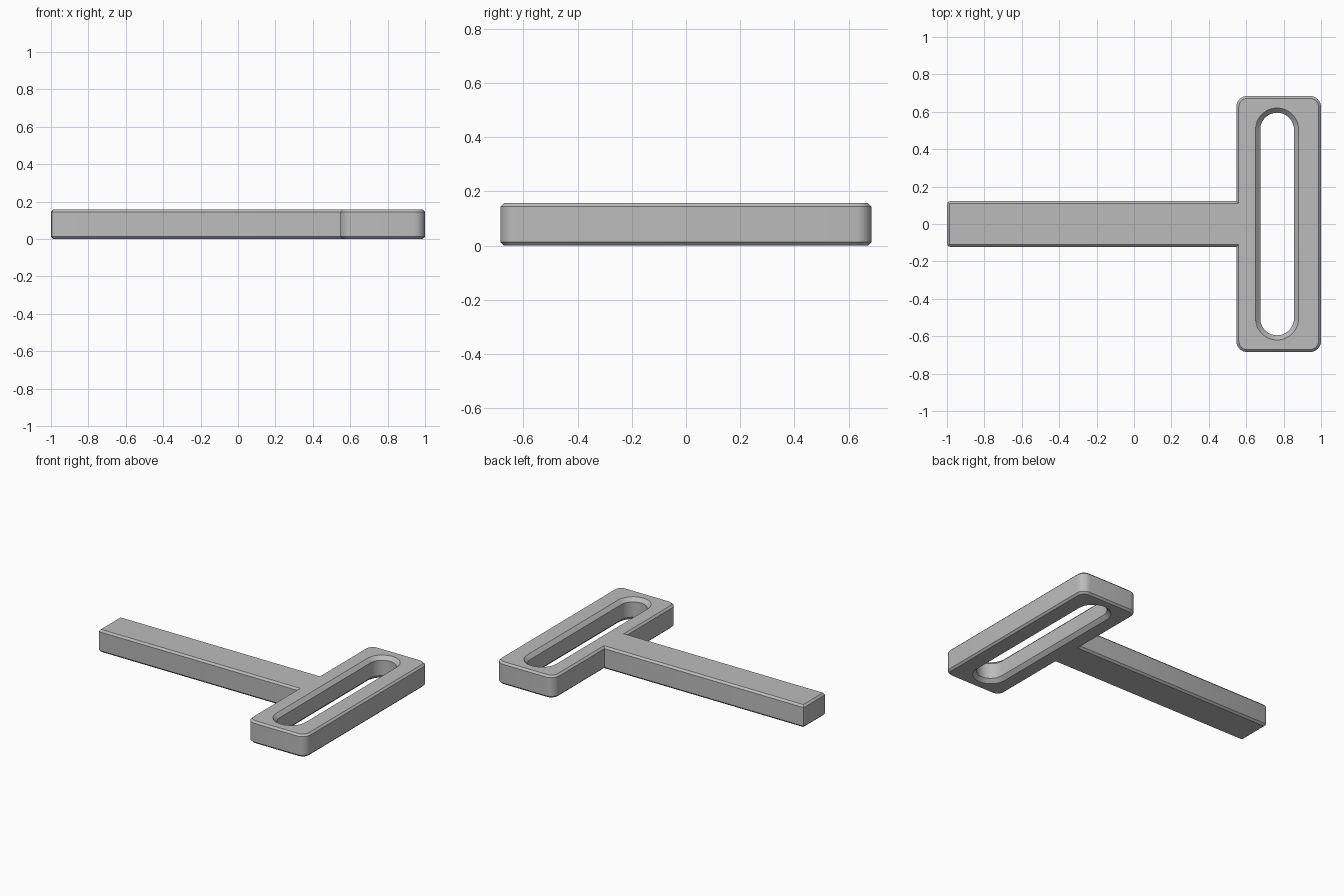
import bpy, bmesh
from math import sin, cos, pi, radians
from mathutils import Vector

cube = bpy.data.objects.get("Cube")
if cube:
    bpy.data.objects.remove(cube, do_unlink=True)

HEIGHT = 0.157
EDGE, SLOT_EDGE = 0.013, 0.025       # chamfer sizes
HEAD_X, HEAD_Y, HEAD_R = 0.547, 0.685, 0.06
BAR_Y, BAR_R = 0.122, 0.016
SLOT_X, SLOT_Y, SLOT_R = 0.765, 0.595, 0.09


def arc(x, y, r, start, steps, sweep=90):
    """Counter-clockwise arc about a centre."""
    return [(x + r * cos(radians(start + sweep * i / steps)),
             y + r * sin(radians(start + sweep * i / steps))) for i in range(steps + 1)]


def outline(inset):
    """T-shaped outline, shrunk by the inset."""
    r, b = HEAD_R - inset, BAR_R - inset
    far, cy = 1 - HEAD_R, HEAD_Y - HEAD_R
    end, by = -1 + BAR_R, BAR_Y - BAR_R
    neck = HEAD_X + inset
    return (arc(far, -cy, r, 270, 8) + arc(far, cy, r, 0, 8)
            + arc(HEAD_X + HEAD_R, cy, r, 90, 8)
            + [(neck, BAR_Y - inset)]
            + arc(end, by, b, 90, 2) + arc(end, -by, b, 180, 2)
            + [(neck, -BAR_Y + inset)]
            + arc(HEAD_X + HEAD_R, -cy, r, 180, 8))


def slot(grow):
    """Long round-ended slot, enlarged by grow."""
    cy, r = SLOT_Y - SLOT_R, SLOT_R + grow
    return arc(SLOT_X, cy, r, 0, 24, 180) + arc(SLOT_X, -cy, r, 180, 24, 180)


def wall(bm, shape, size, chamfer):
    """Stack chamfered rings into a wall; return its bottom and top edges."""
    levels = [(0, size), (chamfer, 0), (HEIGHT - chamfer, 0), (HEIGHT, size)]
    rings = [[bm.verts.new((x, y, z)) for x, y in shape(d)] for z, d in levels]
    for low, high in zip(rings, rings[1:]):
        for i in range(len(low)):
            j = (i + 1) % len(low)
            bm.faces.new((low[i], low[j], high[j], high[i]))
    return [[bm.edges.get((ring[i - 1], ring[i])) for i in range(len(ring))]
            for ring in (rings[0], rings[-1])]


# Body: outer wall, slot wall, and flat caps between them
bm = bmesh.new()
outer = wall(bm, outline, EDGE, EDGE)
inner = wall(bm, slot, SLOT_EDGE, SLOT_EDGE)
for a, b, up in zip(outer, inner, (-1, 1)):
    bmesh.ops.triangle_fill(bm, use_beauty=True, use_dissolve=False,
                            edges=a + b, normal=Vector((0, 0, up)))
bmesh.ops.recalc_face_normals(bm, faces=bm.faces)
mesh = bpy.data.meshes.new("slotted_t_handle")
bm.to_mesh(mesh)
bm.free()
body = bpy.data.objects.new("slotted_t_handle", mesh)
bpy.context.collection.objects.link(body)

# Plain grey material
grey = bpy.data.materials.new("plain_grey")
grey.use_nodes = True
colour = (0.5, 0.5, 0.5, 1)
grey.diffuse_color = colour
grey.node_tree.nodes["Principled BSDF"].inputs["Base Color"].default_value = colour
mesh.materials.append(grey)

# Smooth round corners, sharp chamfers
bpy.ops.object.select_all(action='DESELECT')
body.select_set(True)
bpy.context.view_layer.objects.active = body
bpy.ops.object.shade_smooth_by_angle(angle=radians(30))
